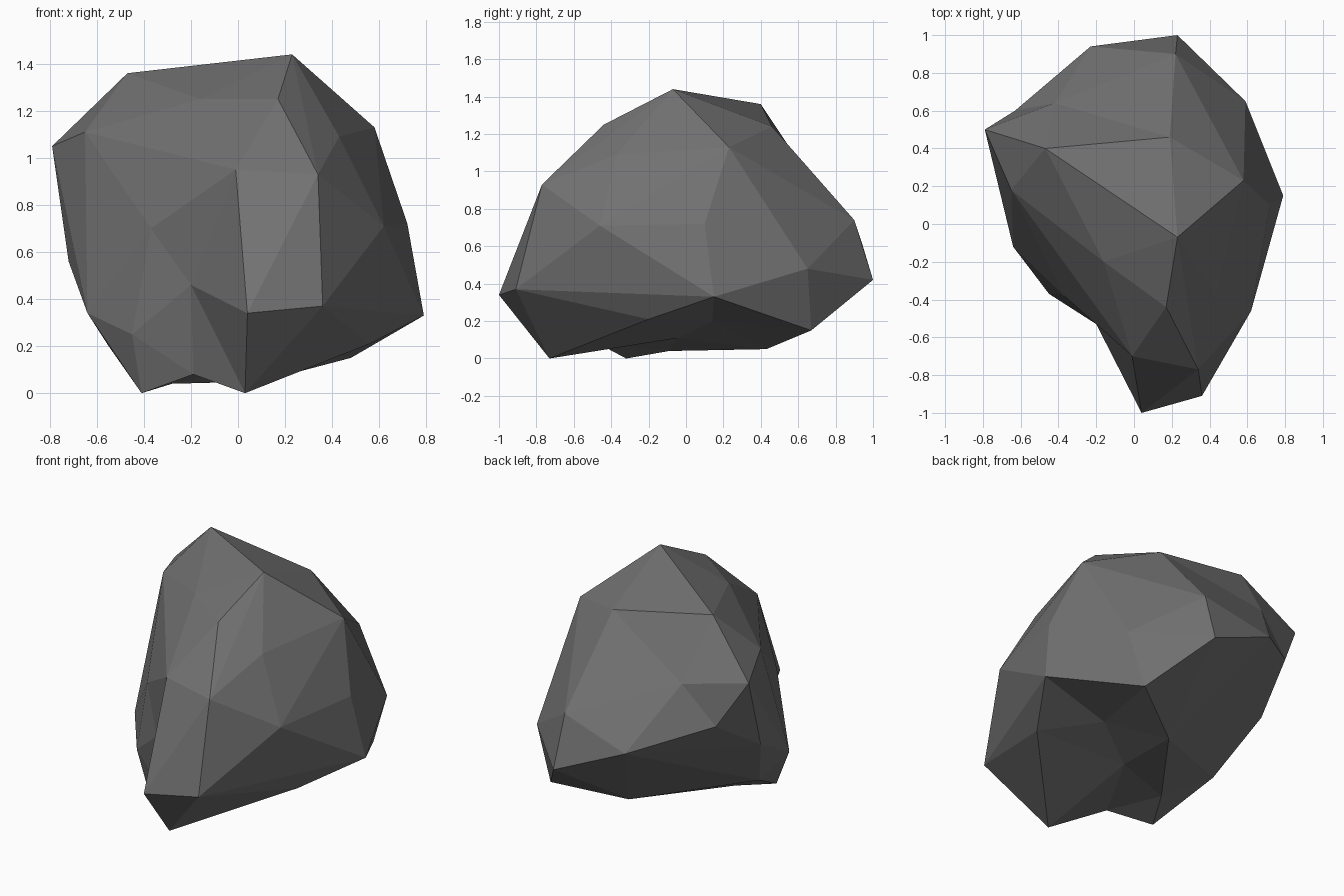
import bpy
import bmesh
from mathutils import Vector

old = bpy.data.objects.get("Cube")
if old:
    bpy.data.objects.remove(old, do_unlink=True)

CORE = Vector((0, 0, .6))

# Corner points of the boulder, grouped by region
crown = [(.23, -.07, 1.44), (-.47, .4, 1.36), (.19, .46, 1.24), (.17, -.44, 1.25),
         (-.16, -.2, 1.25), (.58, .23, 1.13), (-.65, .18, 1.11), (-.79, .5, 1.05),
         (.43, -.37, 1.09)]
prow = [(.34, -.77, .93), (-.01, -.7, .95), (.36, -.91, .37), (.04, -1, .34)]
sides = [(.62, -.46, .71), (.72, .1, .72), (.79, .15, .33), (.59, .65, .48),
         (.22, .9, .74), (.23, 1, .42), (-.23, .94, .62),
         (-.72, .28, .56), (-.64, -.12, .34), (-.37, -.38, .7), (-.45, -.37, .25)]
base = [(.03, -.73, 0), (-.41, -.32, 0), (-.28, -.09, .04), (.1, .43, .05),
        (.48, .67, .15), (.56, -.2, .21), (-.55, .05, .2)]
# Points sunk into the surface: front notch, hollow underneath, dip at the back
hollows = [(-.2, -.53, .46), (-.19, -.47, .08), (.04, -.04, .11), (.34, .14, .2),
           (-.63, .6, .77), (-.42, .64, 1)]


def opposite(edge, face):
    """Corner of a triangle that is not on the edge."""
    return next(v for v in face.verts if v not in edge.verts)


def should_turn(edge, sunk):
    """True for a valley edge between solid corners that can be turned into a ridge."""
    if any(v in sunk for v in edge.verts) or len(edge.link_faces) != 2:
        return False
    first, second = edge.link_faces
    c, d = opposite(edge, first), opposite(edge, second)
    a, b = edge.verts
    first.normal_update()
    if first.normal.dot(d.co - a.co) < .001:
        return False
    across = c.co.cross(d.co)
    return across.dot(a.co) * across.dot(b.co) < 0


def build_boulder(name, material):
    bm = bmesh.new()
    places = [Vector(p) - CORE for p in crown + prow + sides + base + hollows]
    # Skin the corners on a ball, then pull each one out to its place
    verts = [bm.verts.new(p.normalized()) for p in places]
    bmesh.ops.convex_hull(bm, input=verts)
    for v, p in zip(verts, places):
        v.co = p
    sunk = set(verts[-len(hollows):])
    bmesh.ops.recalc_face_normals(bm, faces=bm.faces)

    # Turn valley edges outward so the facets meet in ridges
    for _ in range(200):
        bm.edges.ensure_lookup_table()
        edge = next((e for e in bm.edges if should_turn(e, sunk)), None)
        if edge is None or bmesh.utils.edge_rotate(edge, True) is None:
            break
    bmesh.ops.recalc_face_normals(bm, faces=bm.faces)

    # Move the boulder from its core to the ground
    bmesh.ops.translate(bm, verts=bm.verts, vec=CORE)
    for f in bm.faces:
        f.smooth = False
    mesh = bpy.data.meshes.new(name)
    bm.to_mesh(mesh)
    bm.free()
    mesh.materials.append(material)
    obj = bpy.data.objects.new(name, mesh)
    bpy.context.collection.objects.link(obj)
    return obj


# Dark grey stone
stone = bpy.data.materials.new("dark_grey_stone")
stone.use_nodes = True
grey = (.165, .165, .165, 1)
stone.diffuse_color = grey
stone.node_tree.nodes["Principled BSDF"].inputs["Base Color"].default_value = grey

build_boulder("boulder", stone)
